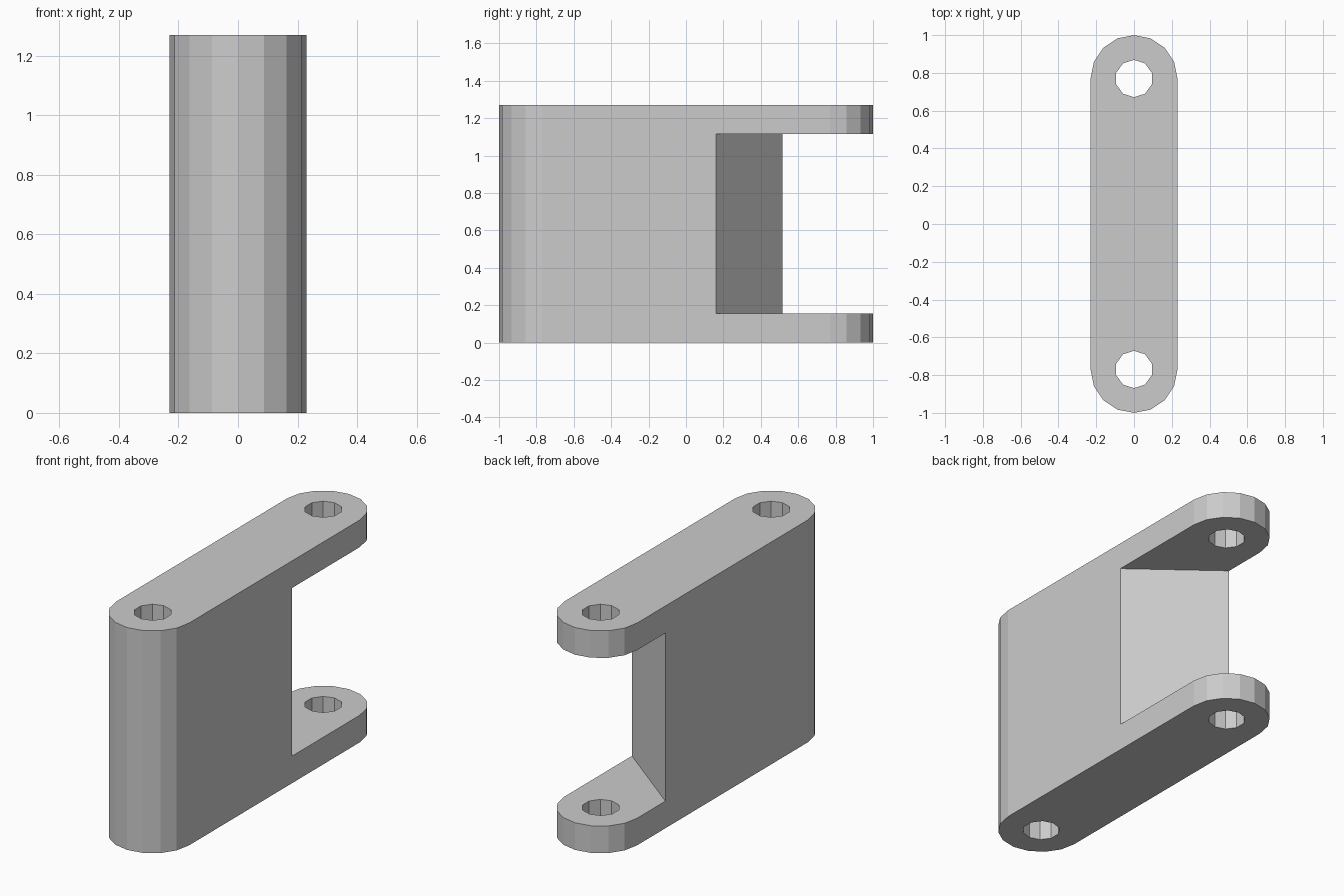
import bpy, bmesh
from math import sin, cos, pi

if "Cube" in bpy.data.objects:
    bpy.data.objects.remove(bpy.data.objects["Cube"])

HEIGHT = 1.27
HALF_W = 0.23          # half width and end radius
END_Y = 0.77           # centre of each rounded end
HOLE_R = 0.099
PLATE = 0.155          # thickness of the two lugs


def prism(name, outline, z0, z1):
    """Extrude a counter-clockwise xy outline from z0 to z1."""
    bm = bmesh.new()
    base = bm.faces.new([bm.verts.new((x, y, z0)) for x, y in outline])
    ext = bmesh.ops.extrude_face_region(bm, geom=[base], use_keep_orig=True)
    for v in ext["geom"]:
        if isinstance(v, bmesh.types.BMVert):
            v.co.z = z1
    bmesh.ops.recalc_face_normals(bm, faces=bm.faces)
    mesh = bpy.data.meshes.new(name)
    bm.to_mesh(mesh)
    bm.free()
    obj = bpy.data.objects.new(name, mesh)
    bpy.context.collection.objects.link(obj)
    return obj


def arc(cy, r, start, sweep, steps):
    return [(r * cos(start + sweep * i / steps), cy + r * sin(start + sweep * i / steps))
            for i in range(steps + 1)]


def cut(target, cutter):
    cutter.hide_render = True
    mod = target.modifiers.new("cut", "BOOLEAN")
    mod.operation = "DIFFERENCE"
    mod.solver = "EXACT"
    mod.object = cutter
    bpy.context.view_layer.objects.active = target
    bpy.ops.object.modifier_apply(modifier=mod.name)
    bpy.data.objects.remove(cutter)


# Body with rounded ends
body = prism("hinge_link",
             arc(END_Y, HALF_W, 0, pi, 8) + arc(-END_Y, HALF_W, pi, pi, 8),
             0, HEIGHT)

# Slanted opening between the lugs: y = 0.16 on the right, 0.515 on the left
def slant(x):
    return 0.3375 - x * 0.1775 / HALF_W

cut(body, prism("opening_cutter",
                [(-0.4, slant(-0.4)), (0.4, slant(0.4)), (0.4, 1.2), (-0.4, 1.2)],
                PLATE, HEIGHT - PLATE))

# Ten-sided pin holes, full height
for y in (END_Y, -END_Y):
    cut(body, prism("hole_cutter", arc(y, HOLE_R, pi / 2, 2 * pi, 10)[:-1],
                    -0.1, HEIGHT + 0.1))
